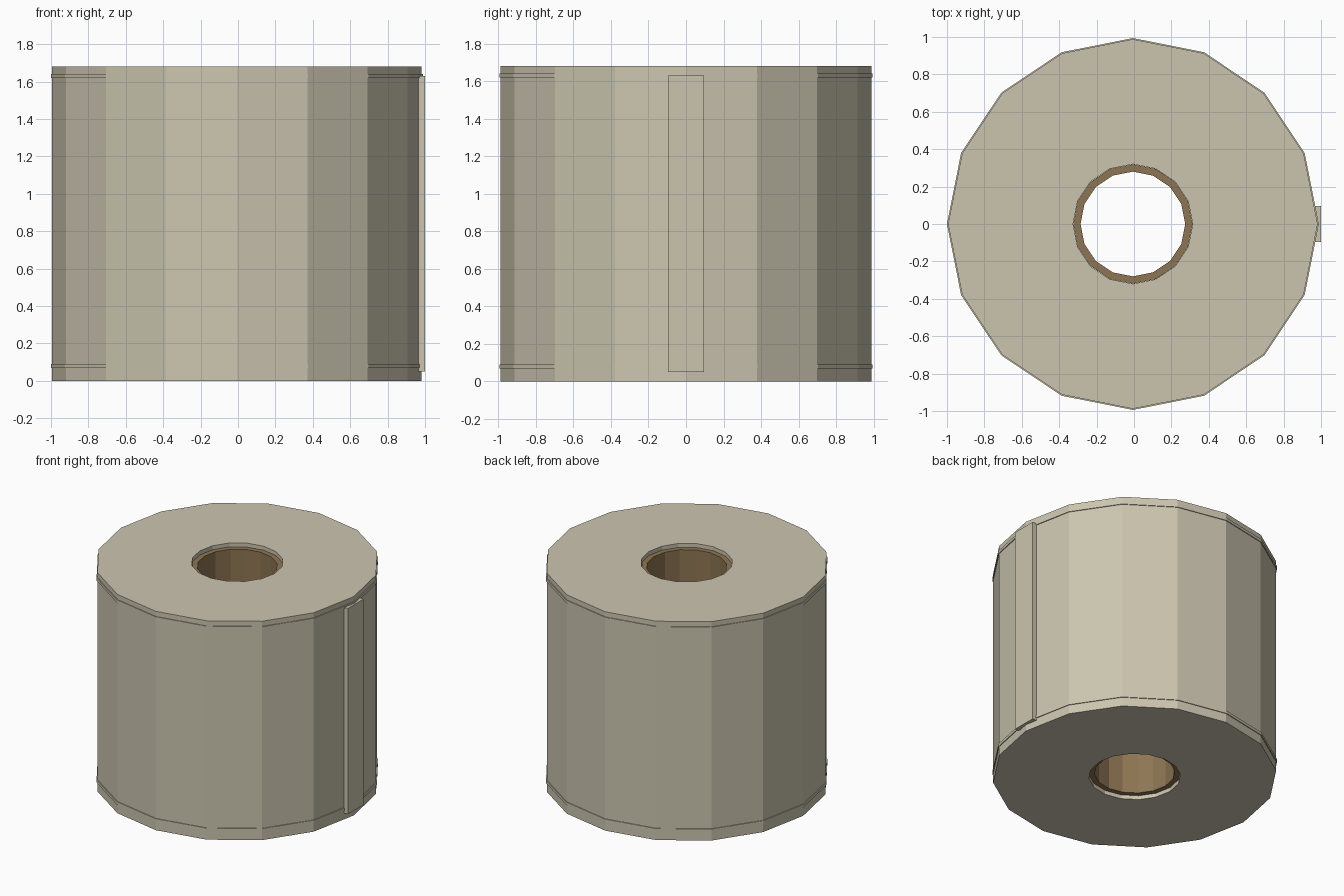
import bpy, bmesh, math

if "Cube" in bpy.data.objects:
    bpy.data.objects.remove(bpy.data.objects["Cube"])

SIDES = 16
CX = -0.006      # roll axis; the loose sheet end reaches x = 1


def material(name, rgb):
    m = bpy.data.materials.new(name)
    m.diffuse_color = (*rgb, 1)
    m.use_nodes = True
    m.node_tree.nodes["Principled BSDF"].inputs["Base Color"].default_value = m.diffuse_color
    return m


paper = material("warm paper", (0.60, 0.56, 0.43))
card = material("brown cardboard", (0.27, 0.18, 0.088))


def finish(name, bm, mat):
    bmesh.ops.recalc_face_normals(bm, faces=bm.faces[:])
    me = bpy.data.meshes.new(name)
    bm.to_mesh(me)
    bm.free()
    me.materials.append(mat)
    ob = bpy.data.objects.new(name, me)
    bpy.context.collection.objects.link(ob)
    return ob


def tube(name, r_in, r_out, z0, z1, mat):
    """Flat-faced hollow cylinder from a rectangular section."""
    bm = bmesh.new()
    section = [(r_in, z0), (r_out, z0), (r_out, z1), (r_in, z1)]
    rows = []
    for i in range(SIDES):
        a = 2 * math.pi * i / SIDES
        rows.append([bm.verts.new((CX + r * math.cos(a), r * math.sin(a), z))
                     for r, z in section])
    for i in range(SIDES):
        p, q = rows[i], rows[(i + 1) % SIDES]
        for k in range(4):
            n = (k + 1) % 4
            bm.faces.new((p[k], q[k], q[n], p[n]))
    return finish(name, bm, mat)


# Paper body and the slightly recessed cardboard core
tube("paper_roll", 0.32, 0.988, 0.0, 1.68, paper)
tube("cardboard_core", 0.28, 0.319, 0.03, 1.65, card)

# Thin raised bands near both ends
for label, z in (("lower", 0.08), ("upper", 1.63)):
    tube(label + "_edge_band", 0.97, 0.994, z - 0.011, z + 0.011, paper)

# Loose end of the sheet: a thin upright strip on the right side
bm = bmesh.new()
bmesh.ops.create_cube(bm, size=1)
for v in bm.verts:
    v.co.x = 0.983 + v.co.x * 0.034
    v.co.y *= 0.19
    v.co.z = 0.84 + v.co.z * 1.58
finish("loose_sheet_end", bm, paper)
